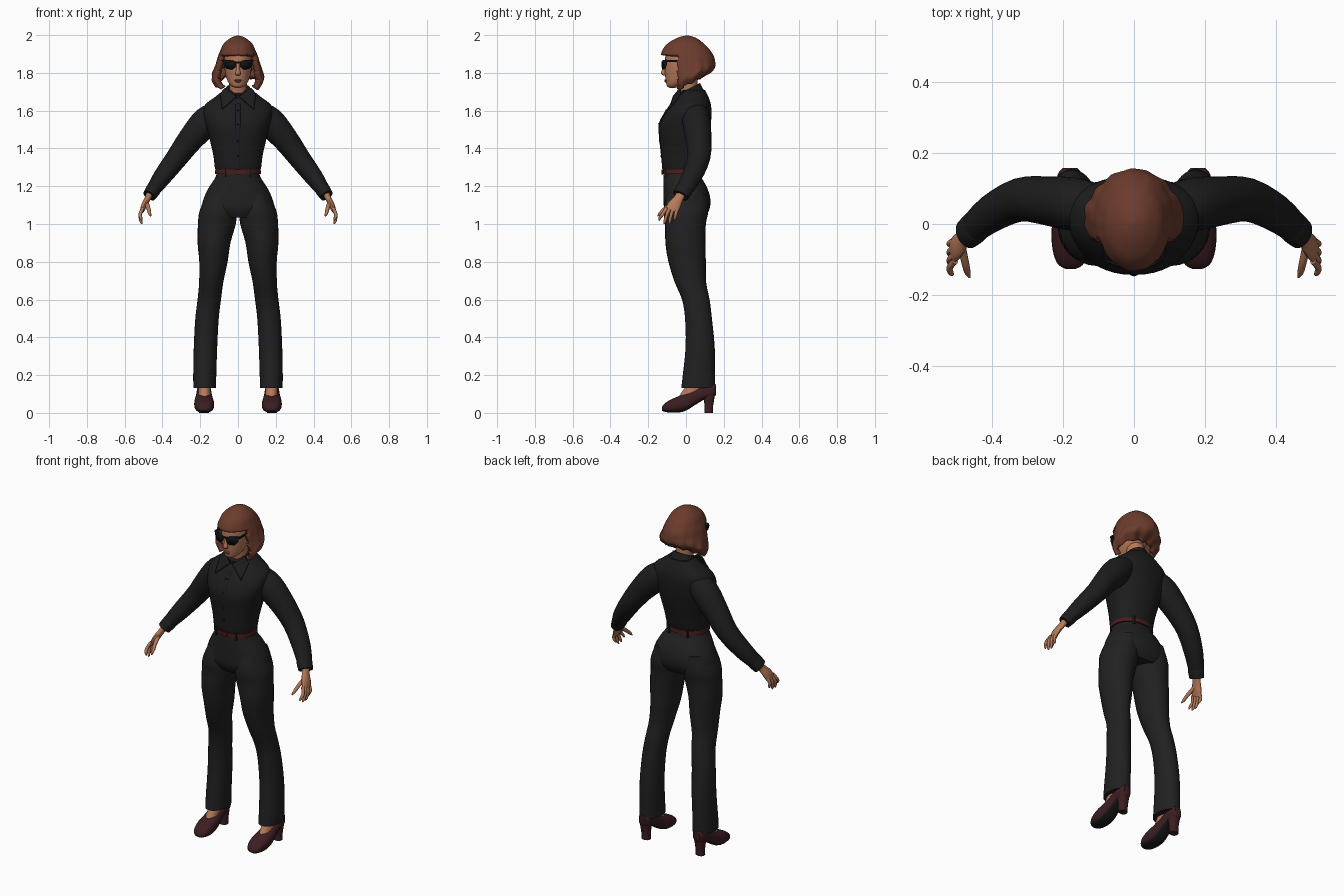
import bpy, bmesh
from math import sin, cos, pi, copysign
from mathutils import Vector

if "Cube" in bpy.data.objects:
    bpy.data.objects.remove(bpy.data.objects["Cube"])
X, Y, Z = Vector((1, 0, 0)), Vector((0, 1, 0)), Vector((0, 0, 1))
parts = []


def material(name, r, g, b):
    m = bpy.data.materials.new(name)
    m.use_nodes = True
    m.diffuse_color = (r, g, b, 1)
    bsdf = m.node_tree.nodes["Principled BSDF"]
    bsdf.inputs["Base Color"].default_value = (r, g, b, 1)
    bsdf.inputs["Roughness"].default_value = 0.8
    return m


SHIRT = material("shirt black", .012, .012, .013)
PANTS = material("trouser black", .015, .015, .016)
SKIN = material("skin", .46, .19, .10)
HAIR = material("auburn hair", .15, .045, .026)
SHOE = material("maroon leather", .045, .013, .015)
BELT = material("belt red", .07, .012, .011)
SOLE = material("sole black", .012, .010, .011)
LENS = material("dark lens", .005, .006, .007)
LIPS = material("lips", .30, .09, .065)


def finish(name, bm, *mats):
    bmesh.ops.recalc_face_normals(bm, faces=bm.faces)
    me = bpy.data.meshes.new(name)
    bm.to_mesh(me)
    bm.free()
    ob = bpy.data.objects.new(name, me)
    bpy.context.collection.objects.link(ob)
    for m in mats:
        me.materials.append(m)
    parts.append(ob)
    return ob


def smooth_path(rows, steps):
    """Spline through rows of (x, y, z, radius u, radius v)."""
    out = []
    for i in range(len(rows) - 1):
        a, b, c, d = (rows[max(0, min(len(rows) - 1, i + k))] for k in (-1, 0, 1, 2))
        for s in range(steps):
            t = s / steps
            out.append([q + .5 * t * (r - p + t * (2*p - 5*q + 4*r - w + t * (3*(q - r) + w - p)))
                        for p, q, r, w in zip(a, b, c, d)])
    return out + [list(rows[-1])]


def loft_mesh(rows, n=28, steps=3, tangent=None, ref=Y, power=2.0, side=1, caps=(True, True)):
    bm = bmesh.new()
    rows = smooth_path(rows, steps)
    mid = [Vector((side * r[0], r[1], r[2])) for r in rows]
    rings = []
    for i, r in enumerate(rows):
        t = tangent or (mid[min(i + 1, len(mid) - 1)] - mid[max(i - 1, 0)]).normalized()
        v = (ref - t * ref.dot(t)).normalized()
        u = v.cross(t)
        ring = []
        for k in range(n):
            c, s = cos(2 * pi * k / n), sin(2 * pi * k / n)
            cu = copysign(abs(c) ** (2 / power), c) * max(r[3], .0005)
            sv = copysign(abs(s) ** (2 / power), s) * max(r[4], .0005)
            ring.append(bm.verts.new(mid[i] + u * cu + v * sv))
        rings.append(ring)
    for lo, hi in zip(rings, rings[1:]):
        for k in range(n):
            bm.faces.new((lo[k], lo[k - 1], hi[k - 1], hi[k]))
    for use, ring in zip(caps, (rings[0], rings[-1])):
        if use:
            bm.faces.new(ring)
    return bm


def loft(name, rows, mat, **kw):
    return finish(name, loft_mesh(rows, **kw), mat)


def body(rows):
    """Rows of (z, half width, front y, back y) to horizontal loft rows."""
    return [(0, (f + b) / 2, z, w, (b - f) / 2) for z, w, f, b in rows]


def box(name, at, size, mat):
    bm = bmesh.new()
    bmesh.ops.create_cube(bm, size=1)
    for v in bm.verts:
        v.co = Vector(a + c * s for a, c, s in zip(at, v.co, size))
    return finish(name, bm, mat)


def ball(name, at, size, mat):
    bm = bmesh.new()
    bmesh.ops.create_uvsphere(bm, u_segments=12, v_segments=8, radius=1)
    for v in bm.verts:
        v.co = Vector(a + c * s for a, c, s in zip(at, v.co, size))
    return finish(name, bm, mat)


def plate(name, points, mat, thick, cuts=0):
    bm = bmesh.new()
    bm.faces.new([bm.verts.new(p) for p in points])
    if cuts:
        bmesh.ops.subdivide_edges(bm, edges=bm.edges, cuts=cuts, use_grid_fill=True)
    ob = finish(name, bm, mat)
    return ob, thick


def thicken(ob, thick, offset=0):
    m = ob.modifiers.new("thickness", 'SOLIDIFY')
    m.thickness, m.offset = thick, offset


# Shirt body, placket, buttons
torso = loft("shirt_body", body([
    (1.275, .112, -.115, .07), (1.295, .122, -.124, .08), (1.36, .13, -.13, .095),
    (1.44, .148, -.138, .115), (1.52, .168, -.142, .13), (1.58, .182, -.115, .135),
    (1.63, .175, -.078, .132), (1.67, .125, -.045, .12), (1.71, .075, -.02, .1)]),
    SHIRT, n=40, tangent=Z, power=2.2)
loft("shirt_placket", [(0, -.122, 1.295, .012, .004), (0, -.128, 1.36, .012, .004),
     (0, -.139, 1.46, .012, .004), (0, -.140, 1.53, .012, .004), (0, -.113, 1.585, .012, .004),
     (0, -.078, 1.635, .012, .004)], SHIRT, n=8)
for z, y in ((1.36, -.133), (1.44, -.141), (1.53, -.144), (1.6, -.107)):
    ball("shirt_button", (0, y, z), (.005, .003, .005), LENS)

# Collar stand and pointed wings
loft("collar_stand", [(0, .032, 1.655, .085, .08), (0, .02, 1.69, .074, .074),
     (0, .012, 1.715, .066, .07)], SHIRT, tangent=Vector((0, -.45, .9)).normalized())
for s in (1, -1):
    wing, t = plate("collar_wing", [(s * .008, -.066, 1.675), (s * .068, -.03, 1.72),
                    (s * .094, -.03, 1.69), (s * .084, -.09, 1.605)], SHIRT, .008, 5)
    wrap = wing.modifiers.new("rest on shirt", 'SHRINKWRAP')
    wrap.target, wrap.wrap_mode, wrap.offset = torso, 'OUTSIDE', .007
    thicken(wing, t)

# Hips, belt and loops
loft("trouser_hips", body([
    (1.295, .108, -.115, .068), (1.25, .118, -.12, .08), (1.2, .15, -.12, .108),
    (1.14, .18, -.119, .128), (1.08, .192, -.115, .125), (1.035, .17, -.09, .1)]),
    PANTS, n=40, tangent=Z, power=2.2)
loft("belt", body([(1.264, .122, -.125, .083), (1.288, .12, -.126, .081)]), BELT,
     n=40, tangent=Z, steps=1, power=2.2)
box("belt_buckle", (0, -.127, 1.276), (.03, .008, .026), BELT)
for x, y in ((.065, -.110), (-.065, -.110), (.06, .07), (-.06, .07)):
    box("belt_loop", (x, y, 1.272), (.01, .02, .045), PANTS)

for s in (1, -1):
    # Trouser leg with a slight flare
    loft("trouser_leg", [(.095, .005, 1.16, .07, .105), (.105, 0, 1.07, .098, .118),
         (.112, -.003, 1.0, .1, .108), (.127, -.003, .9, .087, .106),
         (.13, .006, .8, .075, .099), (.142, .024, .69, .064, .083),
         (.152, .052, .6, .062, .073), (.164, .066, .5, .062, .071),
         (.172, .075, .35, .062, .077), (.176, .068, .2, .061, .085),
         (.176, .065, .133, .06, .09)], PANTS, tangent=Z, side=s)

    # Sleeve and cuff
    loft("sleeve", [(.1, .05, 1.60, .055, .06), (.165, .055, 1.545, .078, .075),
         (.25, .066, 1.45, .068, .068), (.322, .068, 1.353, .058, .061),
         (.4, .03, 1.25, .049, .053), (.452, -.012, 1.178, .037, .044)], SHIRT, side=s)
    loft("cuff", [(.442, -.005, 1.19, .037, .043), (.448, -.01, 1.182, .04, .047),
         (.469, -.028, 1.15, .036, .044)], SHIRT, steps=2, side=s)

    # Hand
    loft("palm", [(.464, -.022, 1.165, .02, .026), (.478, -.04, 1.135, .016, .026),
         (.496, -.062, 1.10, .016, .035), (.508, -.077, 1.07, .011, .034)], SKIN, n=16, side=s)
    for i, (y, z) in enumerate(((-.142, 1.018), (-.116, 1.0), (-.09, 1.0), (-.062, 1.018))):
        base = -.104 + .019 * i
        loft("finger", [(.503, base, 1.085, .009, .01), (.518, (base + y) / 2, 1.052, .009, .009),
             (.514, y + .004, z + .015, .008, .008), (.509, y, z, .003, .003)], SKIN, n=10, side=s)
    loft("thumb", [(.485, -.06, 1.115, .012, .012), (.475, -.105, 1.085, .011, .011),
         (.468, -.135, 1.058, .009, .009), (.462, -.15, 1.042, .003, .003)],
         SKIN, n=10, ref=X, side=s)

    # Ankle and heeled shoe, underside in sole colour
    loft("ankle", [(.178, .0, .07, .034, .05), (.178, .03, .11, .032, .052),
         (.178, .055, .16, .034, .045)], SKIN, n=20, tangent=Z, side=s)
    bm = loft_mesh([(.178, -.127, .022, .012, .01), (.178, -.115, .027, .034, .021),
         (.178, -.085, .035, .048, .033), (.179, -.04, .045, .053, .043),
         (.18, .0, .057, .05, .045), (.18, .05, .083, .043, .04),
         (.18, .1, .11, .038, .038), (.18, .14, .118, .034, .04),
         (.18, .158, .122, .02, .028)], n=24, tangent=Y, ref=Z, power=2.5, side=s)
    bmesh.ops.recalc_face_normals(bm, faces=bm.faces)
    for f in bm.faces:
        f.material_index = int(f.normal.z < -.7)
    finish("shoe", bm, SHOE, SOLE)
    loft("shoe_heel", [(.18, .12, .0, .026, .022), (.18, .121, .04, .026, .023),
         (.18, .122, .11, .034, .034)], SHOE, n=16, tangent=Z, power=2.6, side=s)

# Neck, head and face
loft("neck", [(0, .03, 1.65, .054, .054), (0, .012, 1.72, .046, .05),
     (0, .005, 1.79, .05, .055)], SKIN, tangent=Z)
loft("head", [(0, -.072, 1.721, .012, .015), (0, -.064, 1.73, .034, .037),
     (0, -.042, 1.755, .054, .064), (0, -.015, 1.80, .068, .097), (0, 0, 1.86, .075, .112),
     (0, .01, 1.92, .07, .11), (0, .01, 1.965, .04, .06)], SKIN, tangent=Z)
loft("nose", [(0, -.107, 1.85, .007, .008), (0, -.116, 1.82, .009, .01),
     (0, -.12, 1.797, .014, .013), (0, -.113, 1.785, .010, .006)], SKIN, n=14, tangent=Z)
for z, w in ((1.761, .02), (1.754, .017)):
    ball("lip", (0, -.107, z), (w, .008, .0045), LIPS)

# Sunglasses
for s in (1, -1):
    outline = [(.009, 1.858), (.03, 1.866), (.079, 1.871), (.074, 1.838),
               (.058, 1.82), (.03, 1.818), (.013, 1.832)]
    lens, t = plate("sunglass_lens", [(s * x, -.127 + 4 * x * x, z) for x, z in outline], LENS, .006)
    thicken(lens, t)
    box("sunglass_temple", (s * .079, -.05, 1.862), (.006, .11, .01), LENS)
box("sunglass_bridge", (0, -.126, 1.855), (.024, .006, .008), LENS)

# Bobbed hair: rippled shell with the face opening cut out below the fringe
hair = loft_mesh(body([
    (1.998, .004, .0, .01), (1.986, .038, -.045, .052), (1.955, .075, -.098, .095),
    (1.92, .092, -.125, .127), (1.886, .106, -.133, .147), (1.85, .116, -.13, .154),
    (1.80, .13, -.115, .152), (1.755, .14, -.095, .128), (1.715, .118, -.075, .085)]),
    n=72, steps=4, tangent=Z, caps=(True, False))
for v in hair.verts:
    x, y, z = v.co
    low = min(1, (2 - z) / .25)
    angle = Vector((x, y)).angle_signed(Vector((0, 1)), 0)
    ripple = 1 + .035 * low * (abs(sin(6.5 * angle + 3 * low)) - .6) + .012 * low * sin(17 * angle)
    v.co.x, v.co.y = x * ripple, y * ripple
    drop = max(0, (1.86 - z) / .145)
    v.co.z += drop * .065 * max(0, min(1, (y + .03) / .12)) + .006 * drop * sin(11 * angle)
opening = [f for f in hair.faces
           if f.calc_center_median().z < 1.893 and f.calc_center_median().y < -.045]
bmesh.ops.delete(hair, geom=opening, context='FACES')
thicken(finish("bobbed_hair", hair, HAIR), .03, -1)

# Smooth shading with sharp edges kept
bpy.ops.object.select_all(action='DESELECT')
for ob in parts:
    ob.select_set(True)
bpy.context.view_layer.objects.active = torso
bpy.ops.object.shade_smooth_by_angle(angle=.7)
